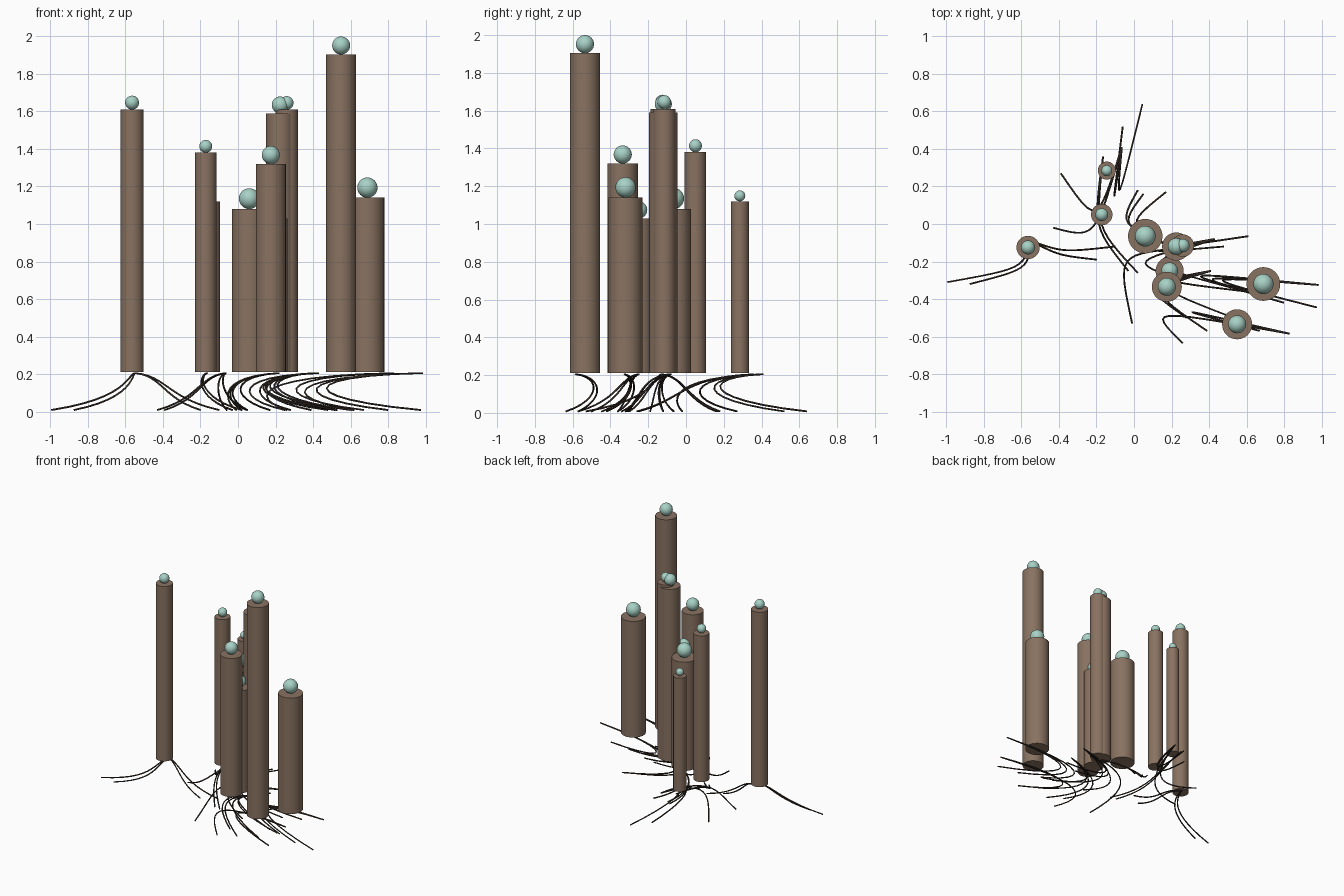
import bpy
from mathutils import Vector

if "Cube" in bpy.data.objects:
    bpy.data.objects.remove(bpy.data.objects["Cube"])


def material(name, rgb):
    m = bpy.data.materials.new(name)
    m.diffuse_color = (*rgb, 1)
    m.use_nodes = True
    m.node_tree.nodes["Principled BSDF"].inputs["Base Color"].default_value = m.diffuse_color
    return m


BARK = material("bark brown", (0.25, 0.17, 0.12))
ROOT = material("dark root", (0.04, 0.029, 0.022))
BALL = material("pale mint", (0.39, 0.64, 0.56))
BASE_Z = 0.21


def finish(name, mat):
    ob = bpy.context.object
    ob.name = name
    ob.data.materials.append(mat)
    bpy.ops.object.shade_smooth_by_angle()


def trunk(i, x, y, r, top):
    # column with a ball resting on top
    h = top - BASE_Z
    bpy.ops.mesh.primitive_cylinder_add(vertices=32, radius=r, depth=h,
                                        location=(x, y, BASE_Z + h / 2))
    finish(f"trunk_{i}", BARK)
    b = 0.6 * r
    bpy.ops.mesh.primitive_uv_sphere_add(segments=24, ring_count=16, radius=b,
                                         location=(x, y, top + b))
    finish(f"ball_{i}", BALL)


def roots(i, start, bend, tips):
    # roots share a start, fan out around a common bend and end on the ground
    cu = bpy.data.curves.new(f"roots_{i}", 'CURVE')
    cu.dimensions = '3D'
    cu.bevel_depth = 0.005
    cu.bevel_resolution = 1
    cu.use_fill_caps = True
    p0 = Vector(start)
    tips = [Vector(t) for t in tips]
    mean = sum(tips, Vector((0, 0))) / len(tips)
    for p3 in tips:
        mid = Vector(bend) + (p3 - mean) * 0.3
        c = (mid - (p0 + p3) / 8) / 0.75
        ctrl = [p0.to_3d(), c.to_3d(), c.to_3d(), p3.to_3d()]
        for p, z in zip(ctrl, (BASE_Z - 0.005, 0.19, 0.07, 0.008)):
            p.z = z
        sp = cu.splines.new('POLY')
        n = 12
        sp.points.add(n)
        for k in range(n + 1):
            t = k / n
            u = 1 - t
            q = (ctrl[0] * u**3 + ctrl[1] * 3 * u * u * t
                 + ctrl[2] * 3 * u * t * t + ctrl[3] * t**3)
            sp.points[k].co = (*q, 1)
    cu.materials.append(ROOT)
    ob = bpy.data.objects.new(f"roots_{i}", cu)
    bpy.context.collection.objects.link(ob)


# trunks: x, y, radius, top
trunk(1, -0.565, -0.125, 0.062, 1.61)
trunk(2, -0.172, 0.05, 0.057, 1.38)
trunk(3, -0.145, 0.285, 0.048, 1.12)
trunk(4, 0.06, -0.065, 0.092, 1.08)
trunk(5, 0.225, -0.12, 0.075, 1.59)
trunk(6, 0.26, -0.115, 0.06, 1.61)
trunk(7, 0.19, -0.25, 0.075, 1.03)
trunk(8, 0.175, -0.335, 0.08, 1.32)
trunk(9, 0.55, -0.535, 0.08, 1.904)
trunk(10, 0.69, -0.32, 0.09, 1.14)

# root groups: start, bend, tips
roots(1, (-0.55, -0.09), (-0.62, -0.23), [(-0.995, -0.31), (-0.875, -0.32)])
roots(2, (-0.55, -0.09), (-0.38, -0.15), [(-0.1, -0.12), (-0.2, -0.19)])
roots(3, (-0.165, 0.36), (-0.18, 0), [(-0.03, -0.25), (0.02, -0.26)])
roots(4, (-0.065, 0.41), (-0.15, 0.1),
      [(0.045, 0.64), (-0.06, 0.52), (-0.39, 0.27), (-0.43, -0.02)])
roots(5, (0.22, -0.13), (-0.02, -0.05),
      [(-0.01, -0.53), (0.17, 0.17), (0.02, 0.18), (0.05, 0.16)])
roots(6, (0.43, -0.08), (0.13, -0.17),
      [(0.61, -0.065), (0.48, -0.12), (0.52, -0.34), (0.25, -0.3)])
roots(7, (0.41, -0.25), (0.17, -0.34),
      [(0.6, -0.36), (0.39, -0.57), (0.53, -0.5), (0.28, -0.5)])
roots(8, (0.83, -0.585), (0.25, -0.48), [(0.26, -0.635), (0.67, -0.57)])
roots(9, (0.985, -0.325), (0.42, -0.29),
      [(0.975, -0.445), (0.8, -0.42), (0.62, -0.36)])
